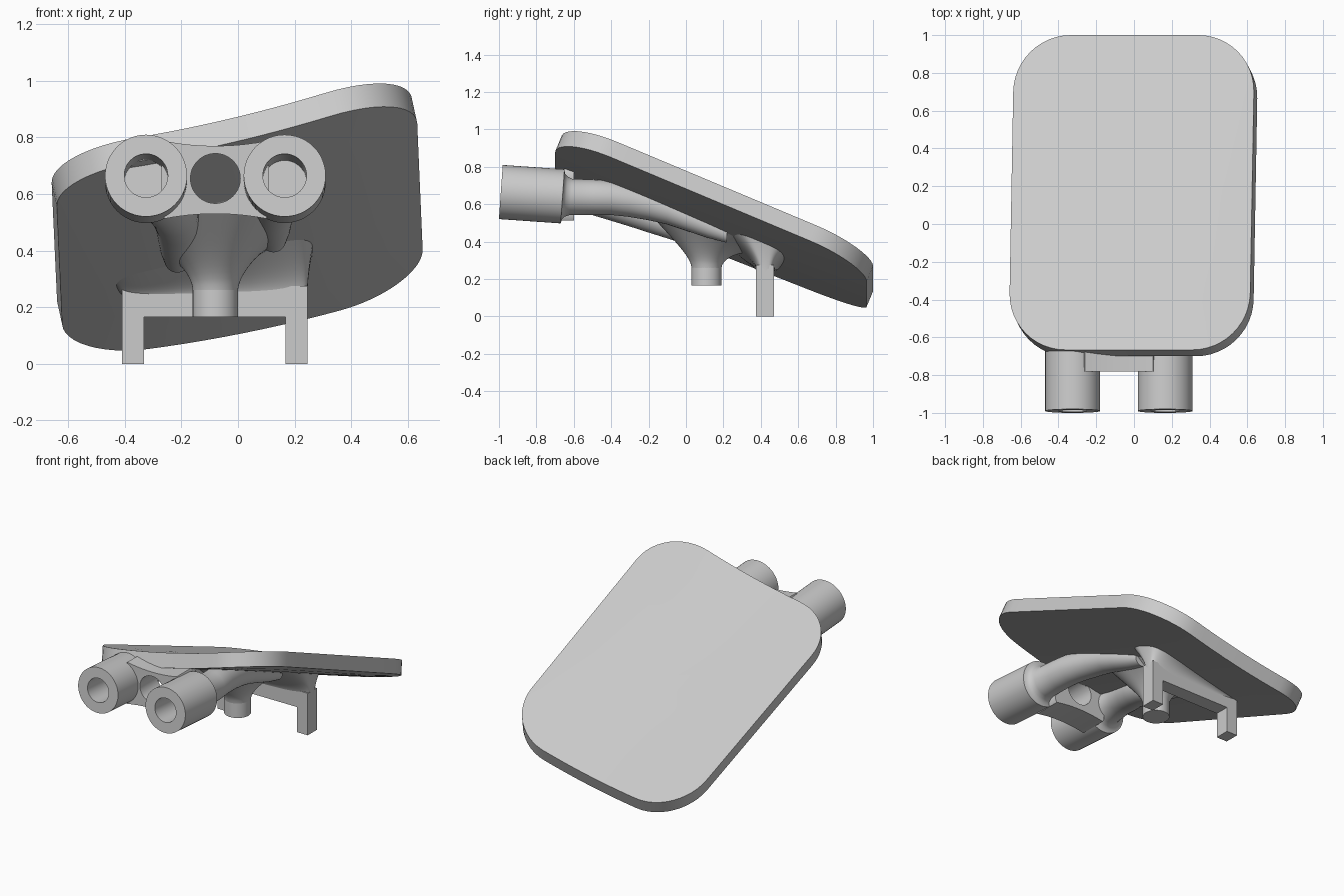
import bpy, bmesh, math
from mathutils import Vector

cube = bpy.data.objects.get("Cube")
if cube:
    bpy.data.objects.remove(cube, do_unlink=True)

grey = bpy.data.materials.new("light grey")
grey.use_nodes = True
grey.diffuse_color = (0.6, 0.6, 0.6, 1)
grey.node_tree.nodes["Principled BSDF"].inputs["Base Color"].default_value = (0.6, 0.6, 0.6, 1)

TAU = 2 * math.pi
MID = -0.08          # x of the support's middle


def finish(name, bm):
    bmesh.ops.recalc_face_normals(bm, faces=bm.faces)
    mesh = bpy.data.meshes.new(name)
    bm.to_mesh(mesh)
    bm.free()
    mesh.materials.append(grey)
    obj = bpy.data.objects.new(name, mesh)
    bpy.context.collection.objects.link(obj)
    bpy.ops.object.select_all(action='DESELECT')
    obj.select_set(True)
    bpy.context.view_layer.objects.active = obj
    bpy.ops.object.shade_smooth_by_angle(angle=math.radians(35))
    return obj


def loft(name, rings, closed=False):
    """Skin a list of equal-length point rings; cap the ends unless closed."""
    bm = bmesh.new()
    rows = [[bm.verts.new(p) for p in ring] for ring in rings]
    pairs = list(zip(rows, rows[1:]))
    if closed:
        pairs.append((rows[-1], rows[0]))
    else:
        bm.faces.new(rows[0])
        bm.faces.new(rows[-1])
    for a, b in pairs:
        for i in range(len(a)):
            j = (i + 1) % len(a)
            bm.faces.new((a[i], a[j], b[j], b[i]))
    return finish(name, bm)


def box(name, x0, x1, y0, y1, z0, z1):
    bm = bmesh.new()
    bmesh.ops.create_cube(bm, size=1)
    for v in bm.verts:
        v.co = ((x0 + x1) / 2 + v.co.x * (x1 - x0),
                (y0 + y1) / 2 + v.co.y * (y1 - y0),
                (z0 + z1) / 2 + v.co.z * (z1 - z0))
    return finish(name, bm)


# Tilted, slightly dished board
def board_top(x, y):
    return 0.6 + (0.225 - 0.025 * y) * x + 0.1 * x * x - 0.41 * y


def board_under(x, y):
    return board_top(x, y) - 0.1


def rounded_outline(hw, hl, r, arc=12, edge=10):
    pts = []
    for k, (sx, sy) in enumerate(((1, 1), (-1, 1), (-1, -1), (1, -1))):
        for i in range(arc + 1):
            a = (k + i / arc) * math.pi / 2
            pts.append(Vector((sx * (hw - r) + r * math.cos(a),
                               sy * (hl - r) + r * math.sin(a))))
    out = []
    for i, p in enumerate(pts):
        q = pts[(i + 1) % len(pts)]
        steps = edge if (q - p).length > r else 1
        out += [p.lerp(q, s / steps) for s in range(steps)]
    return out


outline = rounded_outline(0.637, 0.833, 0.3)
drop = Vector((0.018, -0.034, -0.082))


def board_ring(scale, offset):
    ring = []
    for p in outline:
        y = 0.167 + p.y * scale
        x = p.x * scale - 0.015 + 0.018 * y
        ring.append(Vector((x, y, board_top(x, y))) + offset)
    return ring


scales = (0.01, 0.25, 0.5, 0.75, 1)
loft("tilted_board", [board_ring(s, Vector()) for s in scales]
     + [board_ring(s, drop) for s in reversed(scales)])


# Bored sockets, each running back into a tapering arm under the board
axis_up = Vector((0, 0.07, 1)).normalized()


def disc(center, r, n=48):
    return [center + r * (math.cos(TAU * i / n) * Vector((1, 0, 0))
                          + math.sin(TAU * i / n) * axis_up) for i in range(n)]


def socket_arm(name, x, x_end):
    rings = []
    for s, r in ((0.33, 0.077), (0, 0.077), (0, 0.145), (0.33, 0.145),
                 (0.335, 0.122), (0.35, 0.107), (0.375, 0.097)):
        rings.append(disc(Vector((x, -0.99 + s, 0.665 - 0.07 * s)), r))
    for y, z, r in ((-0.5, 0.637, 0.094), (-0.4, 0.635, 0.092), (-0.3, 0.62, 0.088),
                    (-0.2, 0.6, 0.085), (-0.1, 0.575, 0.078),
                    (0, 0.54, 0.07), (0.12, 0.49, 0.06), (0.22, 0.44, 0.045)):
        t = min(1, (y + 0.6) / 0.5)
        px = x + (x_end - x) * t * t * (3 - 2 * t)
        rings.append(disc(Vector((px, y, min(z, board_under(px, y)))), r))
    loft(name, rings)


socket_arm("right_socket_arm", -0.325, -0.215)
socket_arm("left_socket_arm", 0.165, 0.125)


# Waisted web with a round hole between the sockets
def web_ring(y, hole, n=64):
    ring = []
    for i in range(n):
        c, s = math.cos(TAU * i / n), math.sin(TAU * i / n)
        if hole:
            ring.append((MID + 0.088 * c, y, 0.655 + 0.088 * s))
        else:
            u = max(abs(c) / 0.19, abs(s) / 0.12)
            x, z = c / u, s / u
            ring.append((MID + x, y, 0.65 + z * (1 + 0.16 * (x / 0.19) ** 2)))
    return ring


loft("socket_web", [web_ring(-0.78, False), web_ring(-0.6, False),
                    web_ring(-0.6, True), web_ring(-0.78, True)], closed=True)


# Flared fillets that spread from the supports up to the board
def flare(name, low, high, z_low, power, steps=12, n=64):
    """low and high are (x centre, y centre, half x, half y, squareness)."""
    rings = []
    for k in range(steps + 1):
        t = k / steps
        w = t ** power
        cx, cy, hx, hy, e = (a + (b - a) * w for a, b in zip(low, high))
        ring = []
        for i in range(n):
            c, s = math.cos(TAU * i / n), math.sin(TAU * i / n)
            x = cx + hx * math.copysign(abs(c) ** e, c)
            y = cy + hy * math.copysign(abs(s) ** e, s)
            ring.append((x, y, z_low + (board_under(x, y) + 0.03 - z_low) * t))
        rings.append(ring)
    loft(name, rings)


flare("post_flare", (MID, 0.11, 0.08, 0.08, 1), (-0.05, 0.1, 0.26, 0.35, 0.75), 0.26, 1.7)
flare("bracket_flare", (MID, 0.425, 0.325, 0.045, 0.4),
      (-0.1, 0.39, 0.37, 0.19, 0.6), 0.23, 2.0)

# Round post
loft("front_post", [[(MID + 0.08 * math.cos(TAU * i / 48), 0.11 + 0.08 * math.sin(TAU * i / 48), z)
                     for i in range(48)] for z in (0.165, 0.3)])

# Square bracket: crossbar and two legs
box("bracket_bar", -0.41, 0.245, 0.375, 0.47, 0.165, 0.27)
box("right_leg", -0.41, -0.333, 0.375, 0.47, 0, 0.27)
box("left_leg", 0.168, 0.245, 0.375, 0.47, 0, 0.275)
